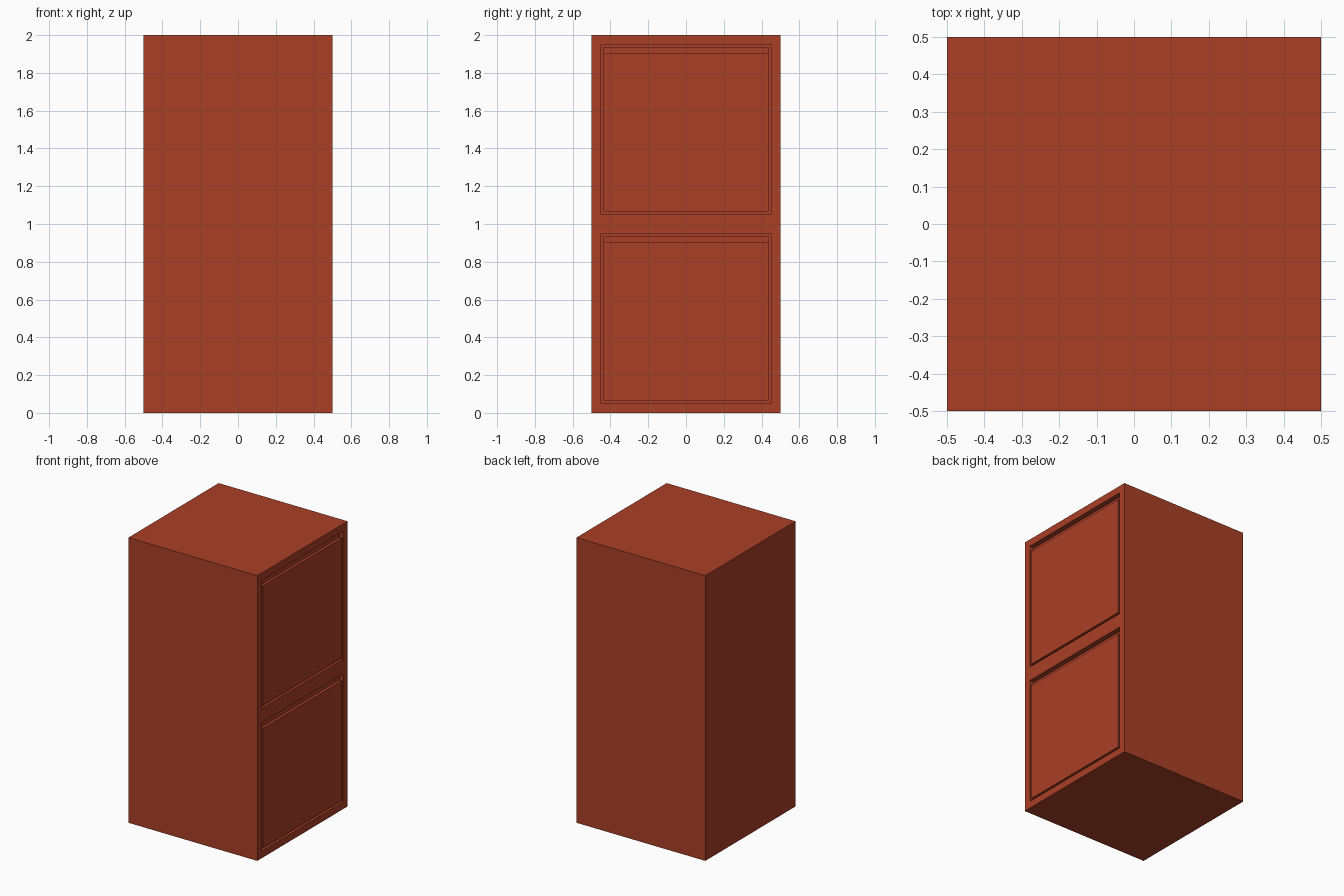
import bpy, bmesh
from mathutils import Vector

if "Cube" in bpy.data.objects:
    bpy.data.objects.remove(bpy.data.objects["Cube"])

# Single rust-red paint for the whole cabinet
paint = bpy.data.materials.new("rust red paint")
paint.diffuse_color = (0.40, 0.05, 0.02, 1)
paint.use_nodes = True
paint.node_tree.nodes["Principled BSDF"].inputs["Base Color"].default_value = paint.diffuse_color


def finish(name, bm):
    bmesh.ops.recalc_face_normals(bm, faces=bm.faces[:])
    me = bpy.data.meshes.new(name)
    bm.to_mesh(me)
    bm.free()
    me.materials.append(paint)
    ob = bpy.data.objects.new(name, me)
    bpy.context.collection.objects.link(ob)
    return ob


def box(name, lo, hi):
    lo, hi = Vector(lo), Vector(hi)
    bm = bmesh.new()
    bmesh.ops.create_cube(bm, size=1)
    for v in bm.verts:
        v.co = (lo + hi) / 2 + v.co * (hi - lo)
    return finish(name, bm)


def extrude_y(name, profile, y0, y1):
    bm = bmesh.new()
    face = bm.faces.new([bm.verts.new((x, y0, z)) for x, z in profile])
    ext = bmesh.ops.extrude_face_region(bm, geom=[face])
    verts = [g for g in ext["geom"] if isinstance(g, bmesh.types.BMVert)]
    bmesh.ops.translate(bm, verts=verts, vec=(0, y1 - y0, 0))
    return finish(name, bm)


# Cabinet body
body = box("cabinet_body", (-0.5, -0.5, 0), (0.5, 0.5, 2))

for i, label in enumerate(("lower", "upper")):
    # Drawer opening cut into the +x side
    cutter = box(label + "_opening_cutter", (-0.45, -0.45, i + 0.05), (0.6, 0.45, i + 0.95))
    cutter.hide_render = True
    mod = body.modifiers.new(label + "_opening", 'BOOLEAN')
    mod.operation = 'DIFFERENCE'
    mod.solver = 'EXACT'
    mod.object = cutter
    bpy.context.view_layer.objects.active = body
    bpy.ops.object.modifier_apply(modifier=mod.name)
    bpy.data.objects.remove(cutter)

    # Flush drawer with a stepped finger pull along its top edge
    profile = [(-0.45, 0.065), (0.5, 0.065), (0.5, 0.905),
               (0.48, 0.905), (0.48, 0.937), (-0.45, 0.937)]
    extrude_y(label + "_drawer", [(x, z + i) for x, z in profile], -0.437, 0.437)
